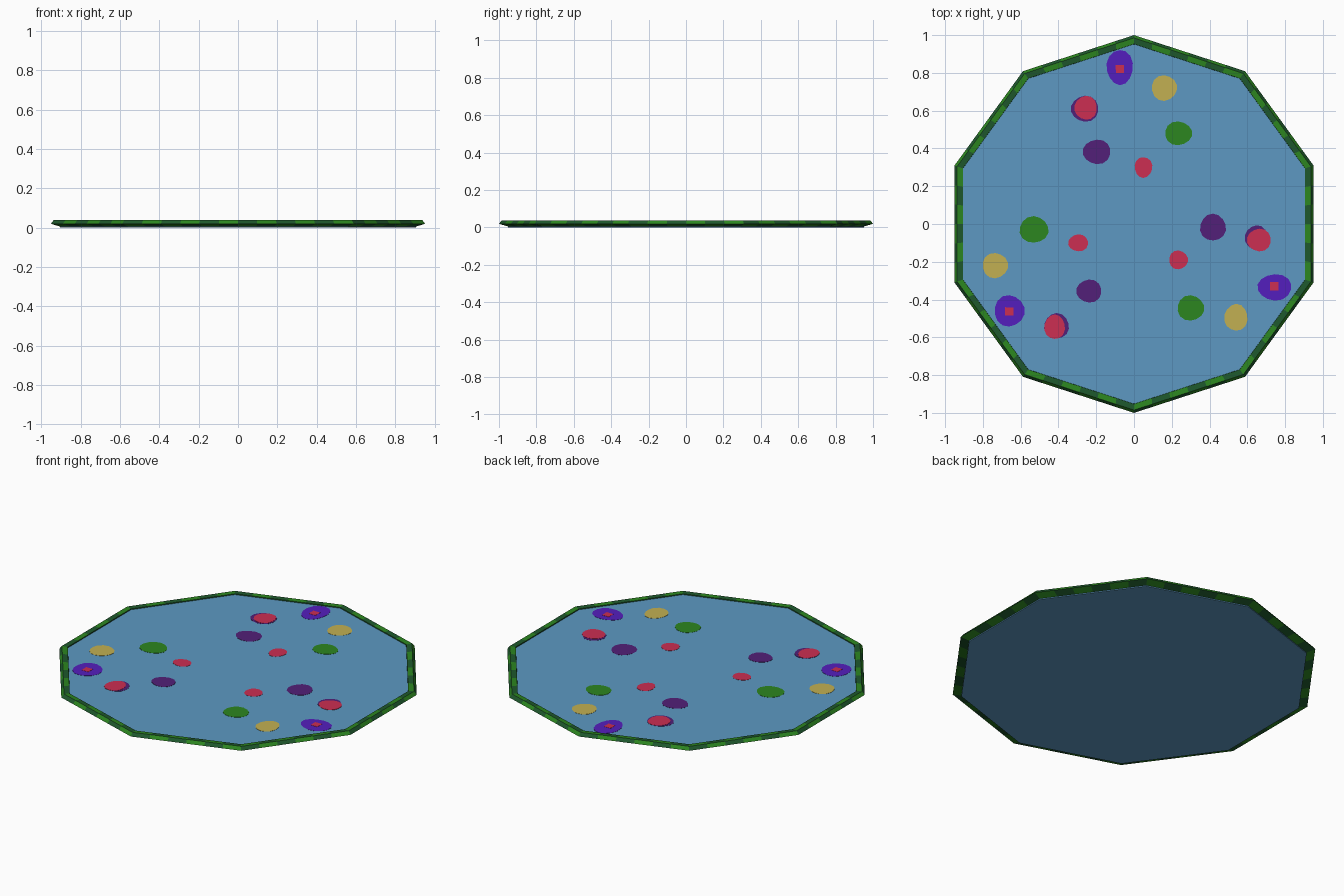
import bpy, bmesh, math
from mathutils import Vector

if "Cube" in bpy.data.objects:
    bpy.data.objects.remove(bpy.data.objects["Cube"])

def material(name, r, g, b):
    m = bpy.data.materials.new(name)
    lin = [((c / 255 + 0.055) / 1.055) ** 2.4 for c in (r, g, b)]
    m.diffuse_color = (*lin, 1)
    m.use_nodes = True
    m.node_tree.nodes["Principled BSDF"].inputs["Base Color"].default_value = m.diffuse_color
    return m

BLUE = material("water blue", 93, 153, 194)
GREEN = material("leaf green", 44, 134, 32)
DARK = material("dark green", 30, 88, 44)
VIOLET = material("violet", 84, 30, 190)
PURPLE = material("dark purple", 82, 32, 120)
RED = material("crimson", 204, 46, 82)
YELLOW = material("sand yellow", 194, 176, 82)

def finish(name, bm, mats):
    bmesh.ops.recalc_face_normals(bm, faces=bm.faces)
    me = bpy.data.meshes.new(name)
    bm.to_mesh(me)
    bm.free()
    for m in mats:
        me.materials.append(m)
    ob = bpy.data.objects.new(name, me)
    bpy.context.collection.objects.link(ob)
    return ob

def prism(name, pts, z0, z1, mat):
    bm = bmesh.new()
    f = bm.faces.new([bm.verts.new((x, y, z0)) for x, y in pts])
    r = bmesh.ops.extrude_face_region(bm, geom=[f])
    for v in r["geom"]:
        if isinstance(v, bmesh.types.BMVert):
            v.co.z = z1
    return finish(name, bm, [mat])

def corner(i, r=1.0):
    a = math.pi / 2 + i * math.tau / 10
    return Vector((r * math.cos(a), r * math.sin(a)))

# ten-sided disc
TOP = 0.031
prism("disc", [corner(i, 0.952) for i in range(10)], 0.0, TOP, BLUE)

# rim: closed profile (radius, height) swept around the decagon, chequered greens
profile = [(0.948, 0.004), (1.0, 0.019), (0.985, 0.038), (0.953, 0.036)]
STEPS = 6
bm = bmesh.new()
rings = []
for i in range(10):
    for s in range(STEPS):
        p = corner(i).lerp(corner(i + 1), s / STEPS)
        rings.append([bm.verts.new((p.x * r, p.y * r, z)) for r, z in profile])
for k in range(len(rings)):
    a, b = rings[k], rings[(k + 1) % len(rings)]
    for j in range(4):
        f = bm.faces.new((a[j], b[j], b[(j + 1) % 4], a[(j + 1) % 4]))
        f.material_index = 1 if j == 3 else (k + j) % 2
finish("rim", bm, [GREEN, DARK])

# painted spots: thin rounded plates, layer sets the stacking order
def spot(name, mat, x, y, rx, ry, layer=0, n=14):
    pts = []
    for i in range(n):
        a = math.tau * (i + 0.5) / n
        w = 1 + 0.03 * math.sin(3 * a + 7 * x)
        pts.append((x + rx * w * math.cos(a), y + ry * w * math.sin(a)))
    prism(name, pts, TOP - 0.002, TOP + 0.001 * (layer + 1), mat)

groups = [
    ("violet_spot", VIOLET, 0, [(-0.075, 0.83, 0.07, 0.093), (-0.66, -0.46, 0.08, 0.083), (0.745, -0.335, 0.09, 0.07)]),
    ("yellow_spot", YELLOW, 0, [(0.16, 0.72, 0.067, 0.068), (-0.735, -0.22, 0.068, 0.067), (0.54, -0.495, 0.062, 0.071)]),
    ("shadow_spot", PURPLE, 0, [(-0.26, 0.61, 0.073, 0.069), (-0.41, -0.54, 0.066, 0.067), (0.648, -0.073, 0.061, 0.066)]),
    ("red_cap", RED, 1, [(-0.255, 0.615, 0.06, 0.063), (-0.42, -0.545, 0.055, 0.065), (0.662, -0.085, 0.064, 0.06)]),
    ("green_spot", GREEN, 0, [(0.235, 0.48, 0.072, 0.063), (-0.53, -0.03, 0.077, 0.07), (0.30, -0.445, 0.071, 0.067)]),
    ("purple_spot", PURPLE, 0, [(-0.197, 0.382, 0.074, 0.065), (-0.238, -0.355, 0.067, 0.061), (0.418, -0.018, 0.069, 0.071)]),
    ("red_spot", RED, 0, [(0.05, 0.30, 0.047, 0.055), (-0.295, -0.10, 0.053, 0.045), (0.235, -0.19, 0.05, 0.05)]),
]
for name, mat, layer, items in groups:
    for i, (x, y, rx, ry) in enumerate(items):
        spot(f"{name}_{i + 1}", mat, x, y, rx, ry, layer)

# small square red centres of the violet spots
for i, (x, y) in enumerate([(-0.075, 0.82), (-0.66, -0.463), (0.742, -0.33)]):
    spot(f"violet_centre_{i + 1}", RED, x, y, 0.031, 0.031, 1, 4)
